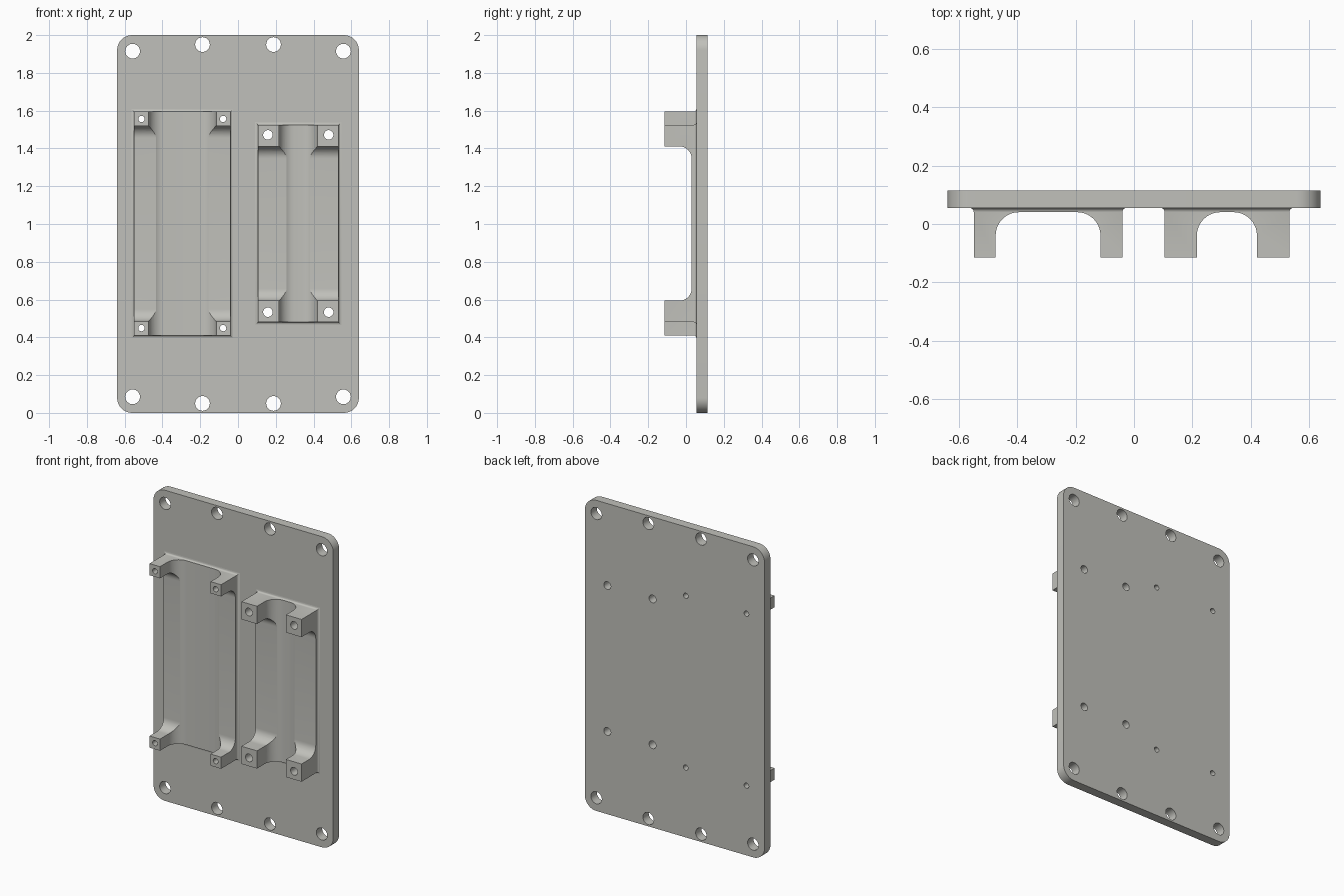
import bpy, bmesh, math
from mathutils import Vector

if "Cube" in bpy.data.objects:
    bpy.data.objects.remove(bpy.data.objects["Cube"])

grey = bpy.data.materials.new("light warm grey")
grey.diffuse_color = (0.53, 0.53, 0.495, 1)
grey.use_nodes = True
grey.node_tree.nodes["Principled BSDF"].inputs["Base Color"].default_value = grey.diffuse_color

BACK, FACE, TIP = 0.115, 0.055, -0.115   # plate back, plate front, post tips


def loft(name, rings):
    """Closed solid through rings with equal point counts."""
    bm = bmesh.new()
    loops = [[bm.verts.new(p) for p in r] for r in rings]
    n = len(loops[0])
    for a, b in zip(loops, loops[1:]):
        for i in range(n):
            j = (i + 1) % n
            bm.faces.new((a[i], a[j], b[j], b[i]))
    bm.faces.new(loops[0])
    bm.faces.new(loops[-1])
    bmesh.ops.recalc_face_normals(bm, faces=bm.faces)
    me = bpy.data.meshes.new(name)
    bm.to_mesh(me)
    bm.free()
    ob = bpy.data.objects.new(name, me)
    bpy.context.collection.objects.link(ob)
    me.materials.append(grey)
    return ob


def arc(cx, cy, r, a0, a1, n=10):
    return [(cx + r * math.cos(math.radians(a0 + (a1 - a0) * i / n)),
             cy + r * math.sin(math.radians(a0 + (a1 - a0) * i / n))) for i in range(n + 1)]


def cut(ob, cutter):
    """Subtract the cutter and remove it."""
    mod = ob.modifiers.new("cut", 'BOOLEAN')
    mod.operation, mod.solver, mod.object = 'DIFFERENCE', 'EXACT', cutter
    dg = bpy.context.evaluated_depsgraph_get()
    me = bpy.data.meshes.new_from_object(ob.evaluated_get(dg))
    ob.modifiers.clear()
    ob.data = me
    bpy.data.objects.remove(cutter)


def drill(ob, x, z, r):
    circle = arc(x, z, r, 0, 360, 24)[:-1]
    cut(ob, loft("drill", [[(u, y, v) for u, v in circle] for y in (-0.3, 0.3)]))


def channel(a, b, floor, r):
    """Round-bottomed slot profile, open to the front."""
    return ([(a, -0.3), (b, -0.3)] + arc(b - r, floor - r, r, 0, 90)
            + arc(a + r, floor - r, r, 90, 180))


def finish(ob):
    bpy.ops.object.select_all(action='DESELECT')
    ob.select_set(True)
    bpy.context.view_layer.objects.active = ob
    bpy.ops.object.shade_smooth_by_angle(angle=math.radians(25))


# Base plate with rounded corners
R, W = 0.08, 0.64
outline = (arc(W - R, 2 - R, R, 0, 90) + arc(R - W, 2 - R, R, 90, 180)
           + arc(R - W, R, R, 180, 270) + arc(W - R, R, R, 270, 360))
plate = loft("base_plate", [[(x, y, z) for x, z in outline] for y in (FACE, BACK)])

# Mounting holes along the top and bottom edges
for s in (-1, 1):
    for x, dz in ((0.558, 0.915), (0.188, 0.95)):
        for t in (-1, 1):
            drill(plate, s * x, 1 + t * dz, 0.039)

# Two mounts: x range, z range, post width, post depth, hole inset, hole radius
mounts = (
    ("wide_mount", -0.55, -0.04, 0.41, 1.595, 0.075, 0.075, 0.039, 0.017),
    ("narrow_mount", 0.105, 0.533, 0.48, 1.525, 0.111, 0.114, 0.053, 0.025),
)
for name, x0, x1, z0, z1, pw, pd, inset, hr in mounts:
    # Block with a flared foot
    F = 0.014
    levels = [(0.0, TIP)] + [(F * (1 - math.cos(t * math.pi / 8)),
                              FACE - F + F * math.sin(t * math.pi / 8)) for t in range(5)]
    levels.append((F, FACE + 0.002))
    block = loft(name, [[(x0 - e, y, z0 - e), (x1 + e, y, z0 - e),
                         (x1 + e, y, z1 + e), (x0 - e, y, z1 + e)] for e, y in levels])
    # Upright slot between left and right posts
    p = channel(x0 + pw, x1 - pw, 0.0405, 0.08)
    cut(block, loft("slot", [[(u, v, z) for u, v in p] for z in (-0.5, 2.5)]))
    # Cross slot between upper and lower posts
    p = channel(z0 + pd, z1 - pd, 0.03, 0.065)
    cut(block, loft("slot", [[(x, v, u) for u, v in p] for x in (-1.5, 1.5)]))
    # Screw holes through the posts and plate
    for x in (x0 + inset, x1 - inset):
        for z in (z0 + inset, z1 - inset):
            drill(block, x, z, hr)
            drill(plate, x, z, hr)
    finish(block)
finish(plate)
